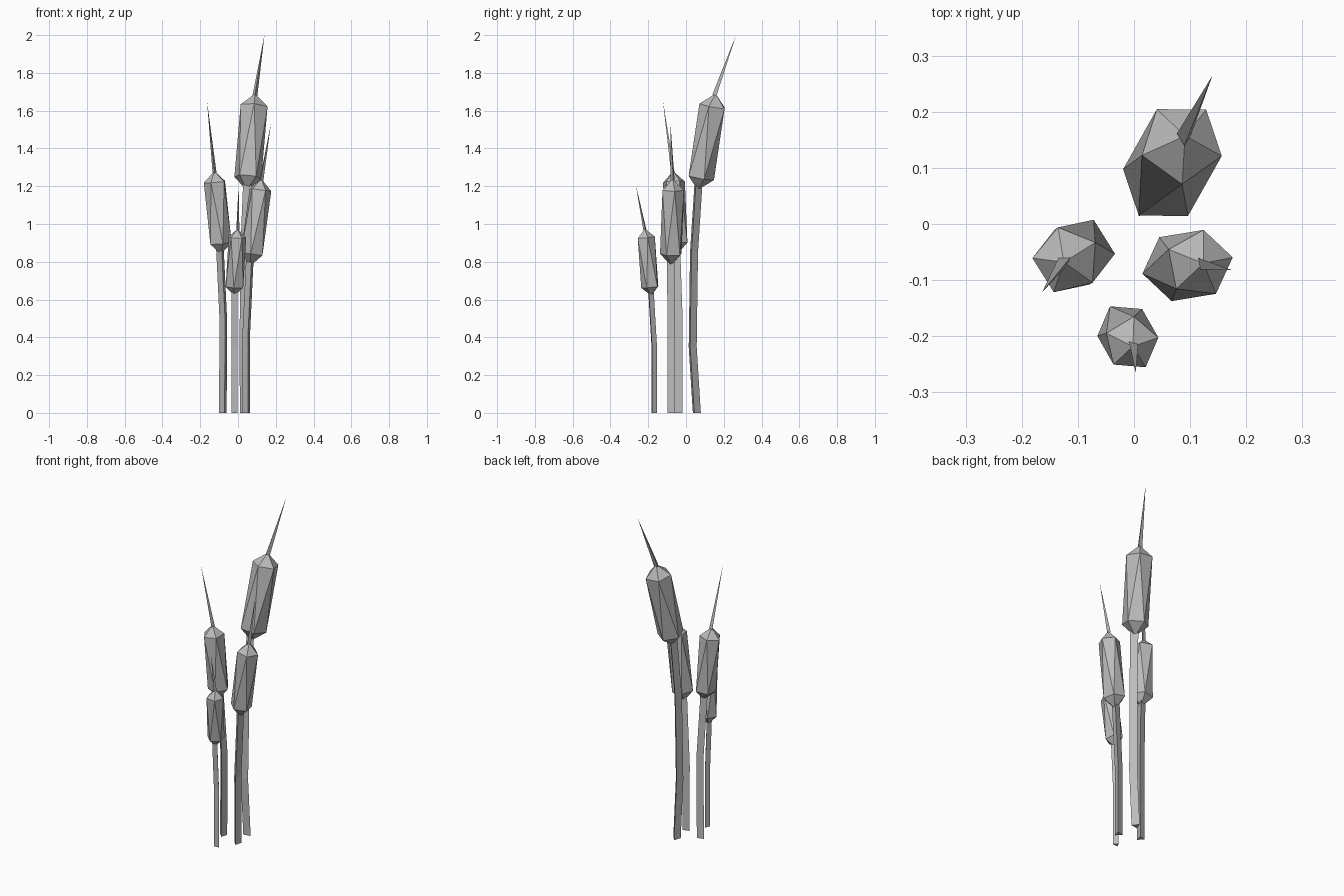
import bpy, bmesh
from math import cos, sin, radians
from mathutils import Vector

cube = bpy.data.objects.get("Cube")
if cube:
    bpy.data.objects.remove(cube, do_unlink=True)

GREY = (0.5, 0.5, 0.5, 1)
mat = bpy.data.materials.new("reed grey")
mat.use_nodes = True
mat.diffuse_color = GREY
bsdf = next(n for n in mat.node_tree.nodes if n.type == "BSDF_PRINCIPLED")
bsdf.inputs["Base Color"].default_value = GREY
bsdf.inputs["Roughness"].default_value = 0.8


def ring(center, radius, sides, phase, axis=(0, 0, 1)):
    """Points of a regular polygon facing along axis."""
    tilt = Vector((0, 0, 1)).rotation_difference(Vector(axis))
    pts = []
    for i in range(sides):
        a = radians(phase + 360 * i / sides)
        pts.append(Vector(center) + tilt @ Vector((cos(a), sin(a), 0)) * radius)
    return pts


def finish(name, bm):
    bmesh.ops.recalc_face_normals(bm, faces=bm.faces)
    mesh = bpy.data.meshes.new(name)
    bm.to_mesh(mesh)
    bm.free()
    mesh.materials.append(mat)
    bpy.context.collection.objects.link(bpy.data.objects.new(name, mesh))


def hull(name, points):
    bm = bmesh.new()
    verts = [bm.verts.new(p) for p in points]
    bmesh.ops.convex_hull(bm, input=verts)
    finish(name, bm)


def stem(name, path, radius, phase):
    """Bent three-sided stalk."""
    bm = bmesh.new()
    rows = [[bm.verts.new(p) for p in ring(c, radius, 3, phase)] for c in path]
    for low, high in zip(rows, rows[1:]):
        for i in range(3):
            j = (i + 1) % 3
            bm.faces.new((low[i], low[j], high[j], high[i]))
    bm.faces.new(rows[0])
    bm.faces.new(rows[-1])
    finish(name, bm)


def head(name, bottom, top, radius, phase):
    """Twisted five-sided seed head with pointed ends."""
    b, t = Vector(bottom), Vector(top)
    points = [b, t]
    points += ring(b.lerp(t, 0.13), radius, 5, phase + 36, t - b)
    points += ring(b.lerp(t, 0.87), radius, 5, phase, t - b)
    hull(name, points)


def spike(name, base, tip, radius, phase):
    """Thin three-sided point on top of a head."""
    b, t = Vector(base), Vector(tip)
    hull(name, ring(b.lerp(t, -0.03), radius, 3, phase, t - b) + [t])


# name, stem path, stem radius and phase, head bottom, top, radius and phase, spike tip
reeds = [
    ("tall", [(.03, .053, 0), (.028, .031, .35), (.032, .038, .85), (.047, .062, 1.22)],
     .026, -20, (.046, .062, 1.18), (.091, .157, 1.69), .075, -90, (.14, .265, 2)),
    ("left", [(-.077, -.035, 0), (-.075, -.035, .5), (-.093, -.048, .88)],
     .024, 45, (-.09, -.046, .84), (-.125, -.068, 1.28), .061, 32, (-.164, -.122, 1.65)),
    ("right", [(.047, -.075, 0), (.046, -.075, .4), (.066, -.077, .82)],
     .024, 45, (.067, -.078, .78), (.124, -.07, 1.24), .061, 11, (.174, -.082, 1.53)),
    ("front", [(-.019, -.172, 0), (-.019, -.172, .35), (-.019, -.19, .66)],
     .0185, 95, (-.02, -.184, .62), (-.002, -.218, .975), .049, 13, (.003, -.265, 1.205)),
]

for name, path, sr, sp, bottom, top, hr, hp, tip in reeds:
    stem(name + "_reed_stem", path, sr, sp)
    head(name + "_reed_head", bottom, top, hr, hp)
    spike(name + "_reed_spike", top, tip, hr * 0.2, hp)
